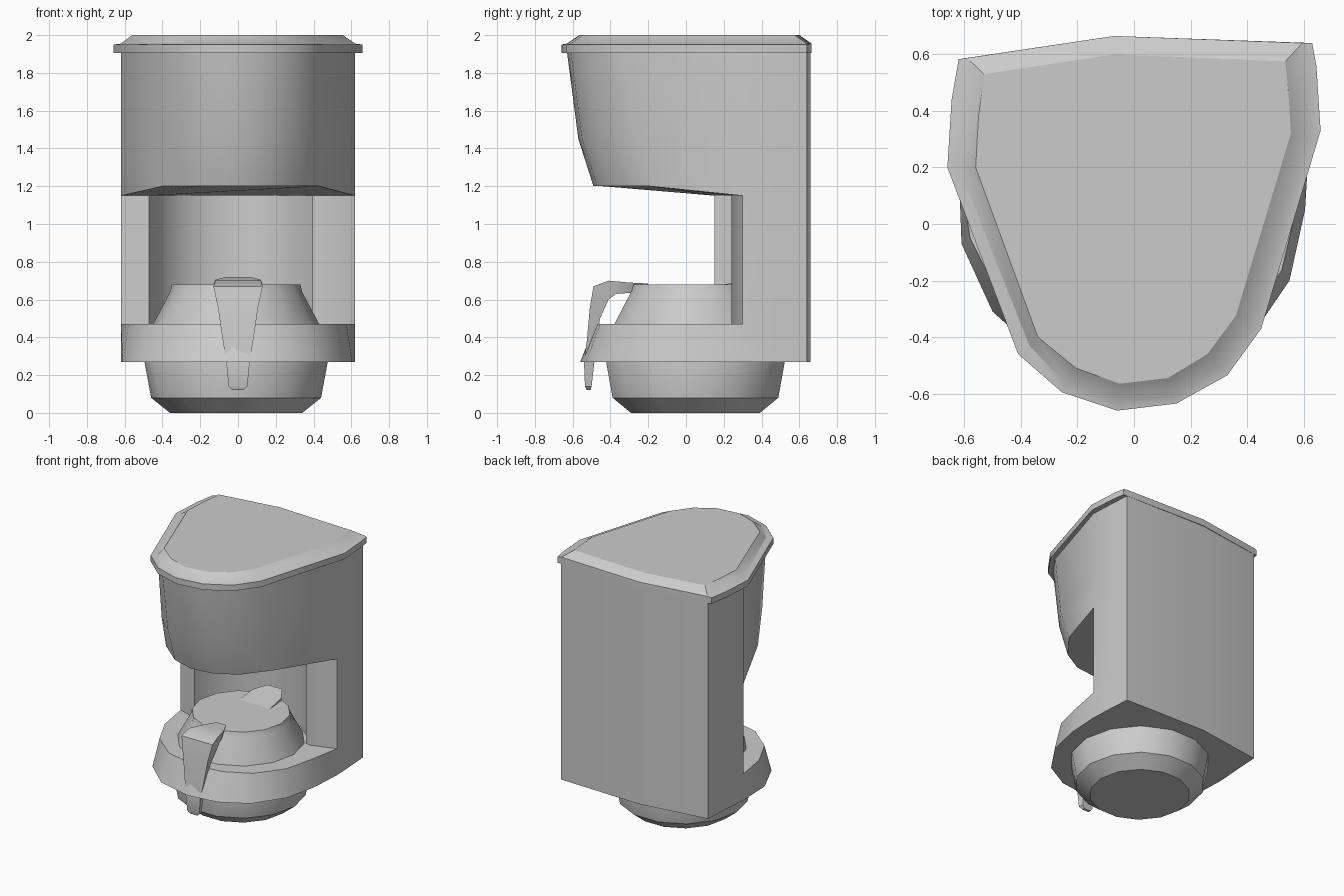
import bpy, bmesh, math


def finish(bm, name, angle=38):
    bmesh.ops.remove_doubles(bm, verts=bm.verts, dist=0.0005)
    bmesh.ops.recalc_face_normals(bm, faces=bm.faces)
    mesh = bpy.data.meshes.new(name)
    bm.to_mesh(mesh)
    bm.free()
    ob = bpy.data.objects.new(name, mesh)
    bpy.context.collection.objects.link(ob)
    bpy.ops.object.select_all(action='DESELECT')
    ob.select_set(True)
    bpy.context.view_layer.objects.active = ob
    bpy.ops.object.shade_smooth_by_angle(angle=math.radians(angle))
    return ob


def at(points, z):
    return [(x, y, z) for x, y in points]


def face(bm, points):
    bm.faces.new([bm.verts.new(p) for p in points])


def loft(bm, rows, closed=False):
    grid = [[bm.verts.new(p) for p in row] for row in rows]
    n = len(rows[0])
    for a, b in zip(grid, grid[1:]):
        for i in range(n if closed else n - 1):
            j = (i + 1) % n
            bm.faces.new((a[i], a[j], b[j], b[i]))


def solid(name, rows, angle=38):
    bm = bmesh.new()
    loft(bm, rows, True)
    face(bm, rows[0])
    face(bm, rows[-1])
    return finish(bm, name, angle)


# Plan outlines, running from the right pillar round the front to the left
PR, PL = (0.62, 0.30), (-0.62, 0.20)
back = [PL, (-0.605, 0.42), (-0.595, 0.585), (-0.07, 0.66), (0.60, 0.64), (0.61, 0.5), PR]
head_top = [(0.42, -0.35), (0.31, -0.505), (0.135, -0.61),
            (-0.055, -0.63), (-0.24, -0.565), (-0.37, -0.43)]
head_mid = [(0.43, -0.28), (0.30, -0.45), (0.13, -0.55),
            (-0.05, -0.57), (-0.23, -0.51), (-0.38, -0.37)]
head_low = [(0.43, -0.19), (0.28, -0.38), (0.12, -0.47),
            (-0.05, -0.49), (-0.22, -0.44), (-0.40, -0.29)]
base_low = [(0.605, 0.05), (0.55, -0.2), (0.4, -0.42), (0.2, -0.53),
            (-0.03, -0.56), (-0.3, -0.49), (-0.5, -0.31), (-0.61, -0.07)]
base_top = [(x * 0.95, 0.1 + (y - 0.1) * 0.88) for x, y in base_low]

# Recess wall curving behind the jug, left to right
recess = [(-0.47, 0.15)]
for i in range(9):
    a = math.radians(158 - i * 16.5)
    recess.append((-0.02 + 0.46 * math.cos(a), 0.05 + 0.46 * math.sin(a)))
recess.append((0.43, 0.24))
niche = [PL] + recess + [PR]

# Body: base, column and overhanging head in one shell
bm = bmesh.new()
loft(bm, [at(back, z) for z in (0.27, 0.47, 1.15, 1.45, 1.91)])
loft(bm, [at([PR] + base_low + [PL], 0.27), at([PR] + base_top + [PL], 0.47)])
low = at([PR], 1.15) + at(head_low, 1.2) + at([PL], 1.15)
loft(bm, [low, at([PR] + head_mid + [PL], 1.45), at([PR] + head_top + [PL], 1.91)])
loft(bm, [at(niche, 0.47), at(niche, 1.15)])
face(bm, at(back + base_low, 0.27))
face(bm, at(back + head_top, 1.91))
face(bm, at([PR] + base_top + [PL] + recess, 0.47))
face(bm, low + at(recess, 1.15))
finish(bm, "body")

# Lid with a narrow ledge and a chamfered top
outer = [(0.66, 0.33), (0.45, -0.37), (0.33, -0.535), (0.15, -0.635), (-0.06, -0.66),
         (-0.255, -0.595), (-0.41, -0.46), (-0.66, 0.20), (-0.645, 0.44),
         (-0.62, 0.583), (-0.07, 0.665), (0.63, 0.64), (0.645, 0.56)]
ledge = [(0.62, 0.31)] + head_top + [(-0.62, 0.20), (-0.61, 0.42),
         (-0.59, 0.587), (-0.07, 0.665), (0.595, 0.64), (0.605, 0.53)]
inner = [(0.555, 0.32), (0.36, -0.325), (0.26, -0.46), (0.12, -0.545), (-0.05, -0.565),
         (-0.205, -0.51), (-0.34, -0.40), (-0.56, 0.20), (-0.55, 0.38),
         (-0.53, 0.53), (-0.07, 0.60), (0.535, 0.575), (0.545, 0.48)]
solid("lid", [at(outer, 1.905), at(outer, 1.95), at(ledge, 1.955), at(inner, 2.0)], 30)

# Jug, turned from a radius profile
profile = [(0.35, 0), (0.45, 0.08), (0.485, 0.27), (0.44, 0.47), (0.35, 0.64), (0.34, 0.68)]
solid("jug", [[(-0.01 + r * math.cos(i * math.tau / 14), 0.05 + r * math.sin(i * math.tau / 14), z)
               for i in range(14)] for r, z in profile], 30)


def strap(name, sections):
    # each section: outer y, z, inner y, z, half width
    solid(name, [[(-w, yo, zo), (w, yo, zo), (w * 0.85, yi, zi), (-w * 0.85, yi, zi)]
                 for yo, zo, yi, zi, w in sections], 32)


# Jug handle at the front and pouring lip at the back
strap("jug_handle", [(-0.20, 0.685, -0.22, 0.65, 0.04), (-0.30, 0.69, -0.30, 0.635, 0.09),
                     (-0.41, 0.70, -0.37, 0.63, 0.12), (-0.49, 0.67, -0.41, 0.60, 0.13),
                     (-0.51, 0.55, -0.455, 0.50, 0.105), (-0.525, 0.38, -0.475, 0.38, 0.08),
                     (-0.54, 0.27, -0.485, 0.27, 0.062), (-0.535, 0.14, -0.50, 0.14, 0.05),
                     (-0.525, 0.12, -0.505, 0.12, 0.03)])
strap("jug_lip", [(0.20, 0.68, 0.20, 0.60, 0.13), (0.35, 0.705, 0.35, 0.58, 0.12),
                  (0.44, 0.72, 0.44, 0.66, 0.06)])
